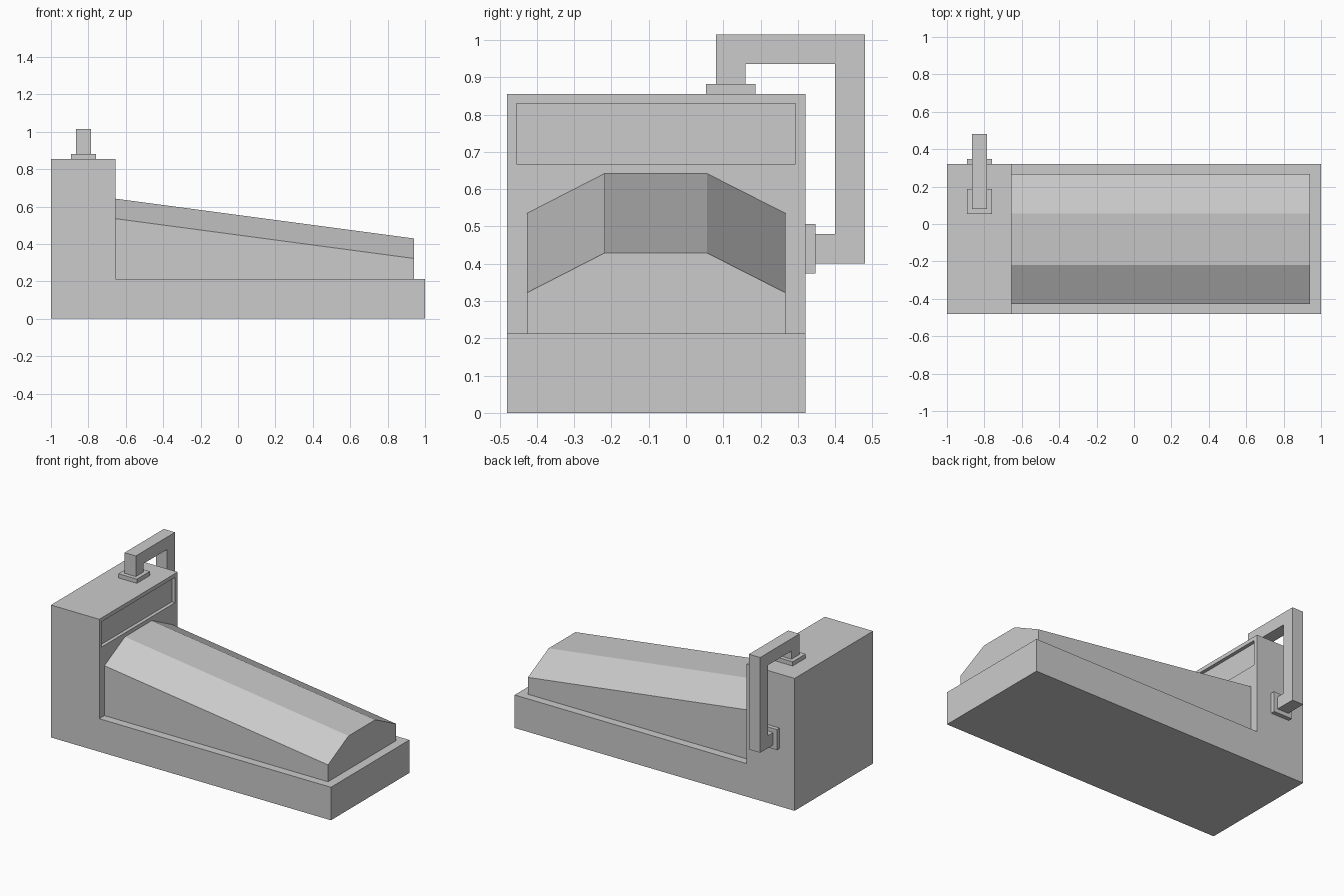
import bpy, bmesh
from mathutils import Vector

if "Cube" in bpy.data.objects:
    bpy.data.objects.remove(bpy.data.objects["Cube"])


def make_object(name, bm):
    bmesh.ops.recalc_face_normals(bm, faces=bm.faces)
    mesh = bpy.data.meshes.new(name)
    bm.to_mesh(mesh)
    bm.free()
    obj = bpy.data.objects.new(name, mesh)
    bpy.context.collection.objects.link(obj)
    return obj


def prism(name, points, offset):
    """Extrude a flat outline of 3D points along an offset."""
    bm = bmesh.new()
    face = bm.faces.new([bm.verts.new(p) for p in points])
    ext = bmesh.ops.extrude_face_region(bm, geom=[face], use_keep_orig=True)
    moved = [v for v in ext["geom"] if isinstance(v, bmesh.types.BMVert)]
    bmesh.ops.translate(bm, verts=moved, vec=Vector(offset))
    return make_object(name, bm)


def box(name, lo, hi):
    (x0, y0, z0), (x1, y1, z1) = lo, hi
    outline = [(x0, y0, z0), (x1, y0, z0), (x1, y1, z0), (x0, y1, z0)]
    return prism(name, outline, (0, 0, z1 - z0))


# Main dimensions
Y0, Y1 = -0.48, 0.32
DECK, TOP, WALL = 0.213, 0.855, -0.655

# L-shaped body: low deck with a tall tower at the left end
side = [(-1, 0), (1, 0), (1, DECK), (WALL, DECK), (WALL, TOP), (-1, TOP)]
body = prism("body", [(x, Y0, z) for x, z in side], (0, Y1 - Y0, 0))

# Shallow recessed panel in the tower
cutter = box("panel_cutter", (WALL - 0.022, -0.455, 0.667), (WALL + 0.1, 0.293, 0.83))
cutter.hide_render = True
mod = body.modifiers.new("panel_recess", "BOOLEAN")
mod.operation = "DIFFERENCE"
mod.solver = "EXACT"
mod.object = cutter
bpy.context.view_layer.objects.active = body
bpy.ops.object.modifier_apply(modifier=mod.name)
bpy.data.objects.remove(cutter)

# Faceted lid: chamfered section whose upper points drop toward the right end
section = [(-0.427, DECK), (0.267, DECK), (0.267, 0.535),
           (0.056, 0.642), (-0.218, 0.642), (-0.427, 0.535)]
lid = prism("sloping_lid", [(WALL, y, z) for y, z in section], (1.597, 0, 0))
for v in lid.data.vertices:
    if v.co.x > 0 and v.co.z > DECK + 0.01:
        v.co.z -= 0.213

# Square bent pipe from the tower top round to its back
PX, R = -0.826, 0.04
path = [(0.08, 0.882), (0.16, 0.882), (0.16, 0.935), (0.40, 0.935), (0.40, 0.48),
        (0.346, 0.48), (0.346, 0.40), (0.48, 0.40), (0.48, 1.015), (0.08, 1.015)]
prism("bent_pipe", [(PX - R, y, z) for y, z in path], (2 * R, 0, 0))

# Flanges where the pipe meets the tower
F, T = 0.066, 0.027
box("top_flange", (PX - F, 0.12 - F, TOP), (PX + F, 0.12 + F, TOP + T))
box("back_flange", (PX - F, Y1, 0.44 - F), (PX + F, Y1 + T, 0.44 + F))
